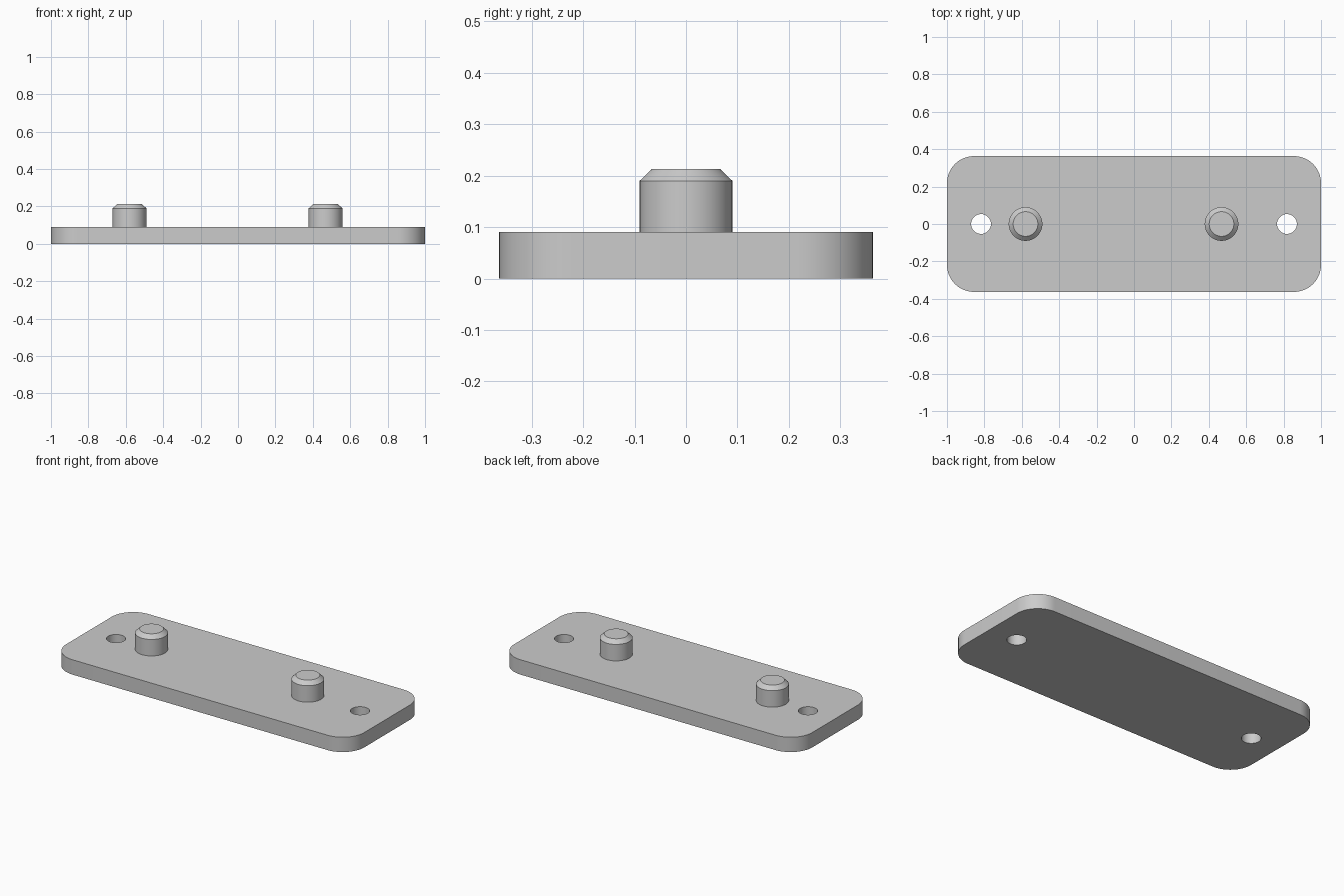
import bpy, bmesh
from math import pi, sin, cos

cube = bpy.data.objects.get("Cube")
if cube:
    bpy.data.objects.remove(cube, do_unlink=True)

LENGTH, WIDTH, THICK, CORNER = 2.0, 0.726, 0.09, 0.145
HOLE_R, HOLE_X = 0.053, 0.818
PEG_PROFILE = [(0.09, THICK), (0.09, 0.19), (0.066, 0.213)]

grey = bpy.data.materials.new("light_grey")
grey.use_nodes = True
colour = (0.6, 0.6, 0.6, 1)
grey.diffuse_color = colour
grey.node_tree.nodes["Principled BSDF"].inputs["Base Color"].default_value = colour


def make_object(name, bm):
    bmesh.ops.recalc_face_normals(bm, faces=bm.faces)
    mesh = bpy.data.meshes.new(name)
    bm.to_mesh(mesh)
    bm.free()
    mesh.materials.append(grey)
    obj = bpy.data.objects.new(name, mesh)
    bpy.context.collection.objects.link(obj)
    return obj


def stacked_rings(name, rings):
    """Closed solid through a stack of matching outlines."""
    bm = bmesh.new()
    loops = [[bm.verts.new(p) for p in ring] for ring in rings]
    n = len(loops[0])
    for low, high in zip(loops, loops[1:]):
        for i in range(n):
            j = (i + 1) % n
            bm.faces.new((low[i], low[j], high[j], high[i]))
    bm.faces.new(loops[0][::-1])
    bm.faces.new(loops[-1])
    return make_object(name, bm)


def circle(x, r, z, n=64):
    return [(x + r * cos(2 * pi * i / n), r * sin(2 * pi * i / n), z) for i in range(n)]


def rounded_rectangle(z, steps=16):
    points = []
    for k, (sx, sy) in enumerate([(1, 1), (-1, 1), (-1, -1), (1, -1)]):
        cx, cy = sx * (LENGTH / 2 - CORNER), sy * (WIDTH / 2 - CORNER)
        for i in range(steps + 1):
            a = (k + i / steps) * pi / 2
            points.append((cx + CORNER * cos(a), cy + CORNER * sin(a), z))
    return points


def smooth(obj):
    bpy.ops.object.select_all(action='DESELECT')
    obj.select_set(True)
    bpy.context.view_layer.objects.active = obj
    bpy.ops.object.shade_smooth_by_angle(angle=pi / 6)


# Base plate with rounded corners
plate = stacked_rings("base_plate", [rounded_rectangle(0), rounded_rectangle(THICK)])

# Screw holes through both ends
for side in (-1, 1):
    x = side * HOLE_X
    cutter = stacked_rings("hole_cutter", [circle(x, HOLE_R, -0.1), circle(x, HOLE_R, 0.2)])
    cut = plate.modifiers.new("screw_hole", 'BOOLEAN')
    cut.operation, cut.solver, cut.object = 'DIFFERENCE', 'EXACT', cutter
    bpy.context.view_layer.objects.active = plate
    bpy.ops.object.modifier_apply(modifier=cut.name)
    bpy.data.objects.remove(cutter, do_unlink=True)
smooth(plate)

# Chamfered locating pegs
for name, x in (("right_peg", -0.58), ("left_peg", 0.468)):
    smooth(stacked_rings(name, [circle(x, r, z) for r, z in PEG_PROFILE]))
